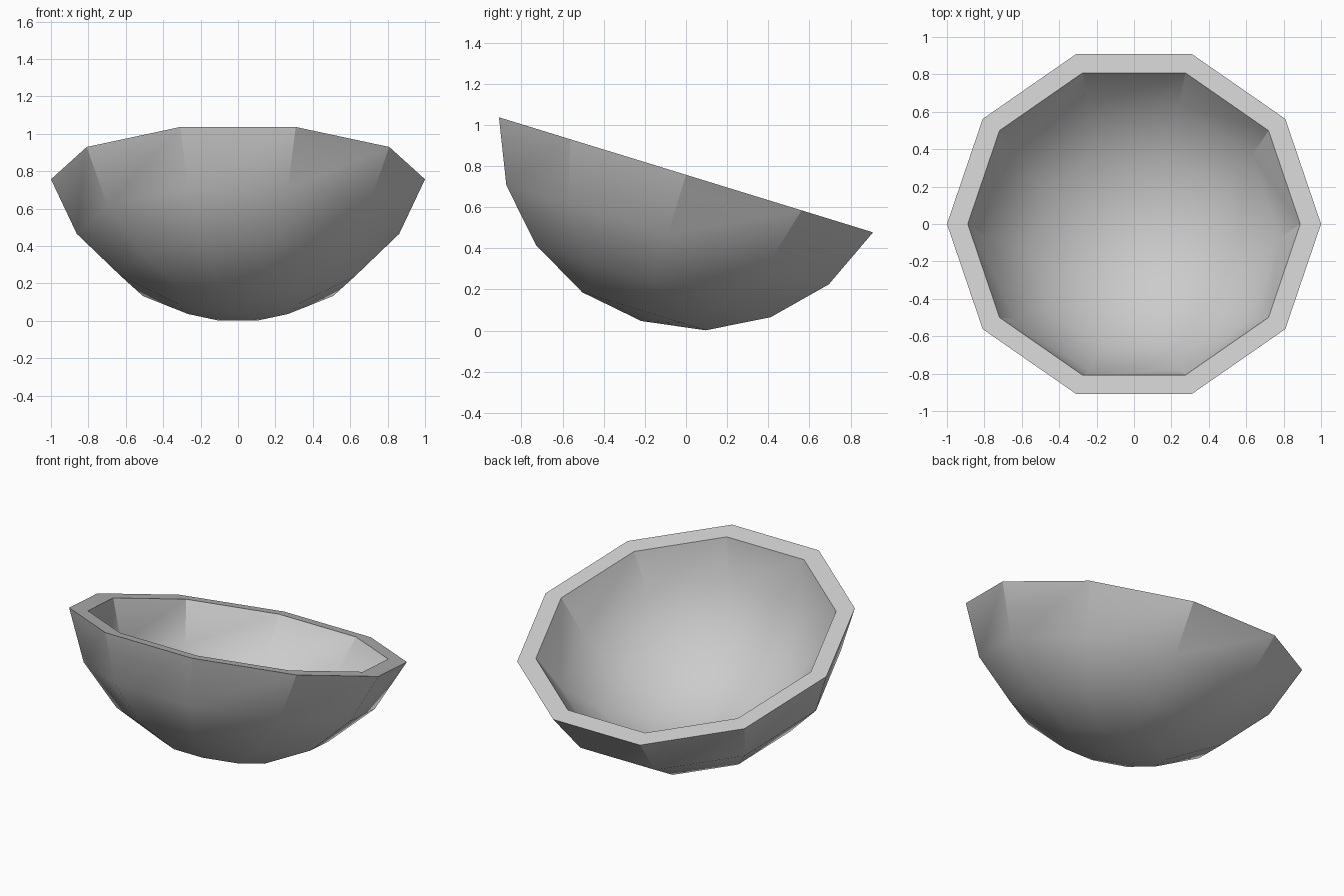
import bpy, bmesh, math
from mathutils import Matrix, Vector

if "Cube" in bpy.data.objects:
    bpy.data.objects.remove(bpy.data.objects["Cube"])

SIDES = 10
TILT = math.radians(-17.1)
CENTRE = Vector((0, 0, 0.757))

# Closed wall section (radius, height): outside from base to rim, then inside back down
PROFILE = [(0, -0.743), (0.33, -0.694), (0.628, -0.54), (0.862, -0.305), (1, 0),
           (0.889, 0), (0.78, -0.247), (0.568, -0.459), (0.299, -0.599), (0, -0.643)]


def lathe(name, profile, sides):
    """Revolve a profile around z into a solid object."""
    bm = bmesh.new()
    verts = [bm.verts.new((r, 0, z)) for r, z in profile]
    edges = [bm.edges.new(pair) for pair in zip(verts, verts[1:])]
    bmesh.ops.spin(bm, geom=verts + edges, cent=(0, 0, 0), axis=(0, 0, 1),
                   angle=2 * math.pi, steps=sides, use_duplicate=False)
    bmesh.ops.remove_doubles(bm, verts=bm.verts, dist=1e-4)
    bmesh.ops.recalc_face_normals(bm, faces=bm.faces)
    mesh = bpy.data.meshes.new(name)
    bm.to_mesh(mesh)
    bm.free()
    obj = bpy.data.objects.new(name, mesh)
    bpy.context.collection.objects.link(obj)
    return obj


# Tilted thick-walled bowl
bowl = lathe("bowl", PROFILE, SIDES)
bowl.data.transform(Matrix.Translation(CENTRE) @ Matrix.Rotation(TILT, 4, 'X'))

# Smooth shading with the rim and upper wall corners kept sharp
bpy.ops.object.select_all(action='DESELECT')
bowl.select_set(True)
bpy.context.view_layer.objects.active = bowl
bpy.ops.object.shade_smooth_by_angle(angle=math.radians(30))
